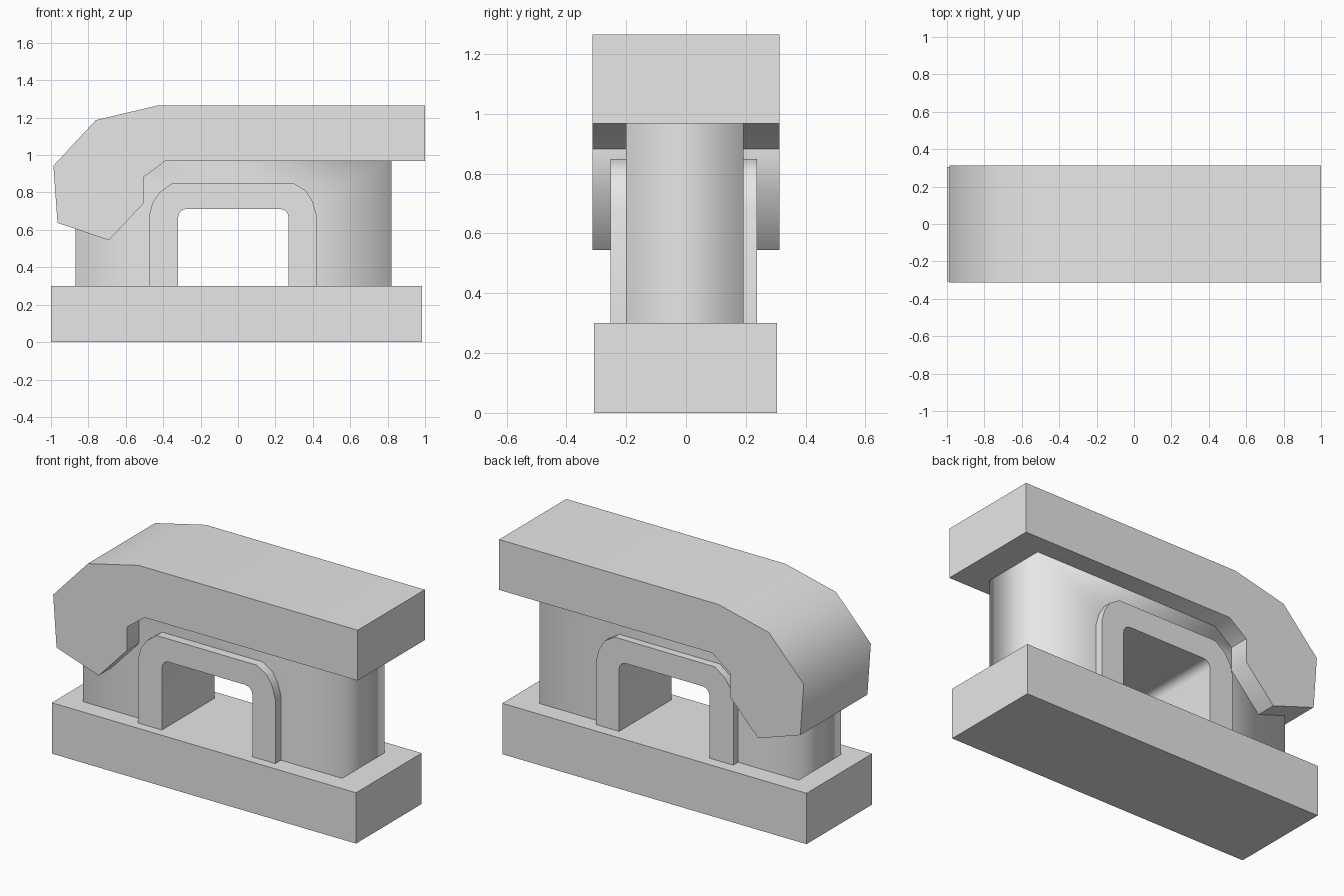
import bpy, bmesh, math

cube = bpy.data.objects.get("Cube")
if cube:
    bpy.data.objects.remove(cube, do_unlink=True)

grey = bpy.data.materials.new("light_grey")
grey.diffuse_color = (0.8, 0.8, 0.8, 1)
grey.use_nodes = True
grey.node_tree.nodes["Principled BSDF"].inputs["Base Color"].default_value = (0.8, 0.8, 0.8, 1)


def extruded(name, outline, y0, y1, angle=50):
    """Extrude an (x, z) outline from y0 to y1."""
    bm = bmesh.new()
    face = bm.faces.new([bm.verts.new((x, y0, z)) for x, z in outline])
    ext = bmesh.ops.extrude_face_region(bm, geom=[face])
    moved = [g for g in ext["geom"] if isinstance(g, bmesh.types.BMVert)]
    bmesh.ops.translate(bm, vec=(0, y1 - y0, 0), verts=moved)
    bmesh.ops.recalc_face_normals(bm, faces=bm.faces)
    for f in bm.faces:
        f.smooth = True
    for e in bm.edges:
        e.smooth = e.calc_face_angle(0) < math.radians(angle)
    mesh = bpy.data.meshes.new(name)
    bm.to_mesh(mesh)
    bm.free()
    mesh.materials.append(grey)
    obj = bpy.data.objects.new(name, mesh)
    bpy.context.collection.objects.link(obj)
    return obj


# Base slab
extruded("base", [(-1, 0), (0.985, 0), (0.985, 0.30), (-1, 0.30)], -0.307, 0.305)

# Top slab with the hooked end
extruded("hooked_top", [
    (1, 0.968), (1, 1.265), (-0.43, 1.265), (-0.76, 1.187), (-0.987, 0.943),
    (-0.965, 0.637), (-0.69, 0.545), (-0.505, 0.742), (-0.505, 0.882), (-0.39, 0.968),
], -0.313, 0.313)

# Core block, its opening hidden within the arch collar
core = extruded("core", [
    (-0.87, 0.29), (-0.40, 0.29), (-0.40, 0.70), (-0.33, 0.78), (0.28, 0.78),
    (0.35, 0.70), (0.35, 0.29), (0.82, 0.29), (0.82, 0.98), (-0.87, 0.98),
], -0.20, 0.193)

# Soft shading around the upright corners of the core
for e in core.data.edges:
    a, b = (core.data.vertices[i].co for i in e.vertices)
    if abs(a.x - b.x) < 0.001 and abs(a.y - b.y) < 0.001 and (a.x > 0.8 or a.x < -0.85):
        e.use_edge_sharp = False

# Arch collar around the opening
outer = [(-0.475, 0.29), (-0.475, 0.68), (-0.457, 0.745), (-0.42, 0.80), (-0.355, 0.848),
         (0.30, 0.848), (0.365, 0.808), (0.40, 0.75), (0.42, 0.68), (0.42, 0.29)]


def corner(cx, cz, r, start, end, steps=4):
    return [(cx + r * math.cos(math.radians(start + (end - start) * i / steps)),
             cz + r * math.sin(math.radians(start + (end - start) * i / steps)))
            for i in range(steps + 1)]


inner = ([(0.27, 0.29)] + corner(0.225, 0.667, 0.045, 0, 90)
         + corner(-0.275, 0.667, 0.045, 90, 180) + [(-0.32, 0.29)])
extruded("arch_collar", outer + inner, -0.252, 0.238)
